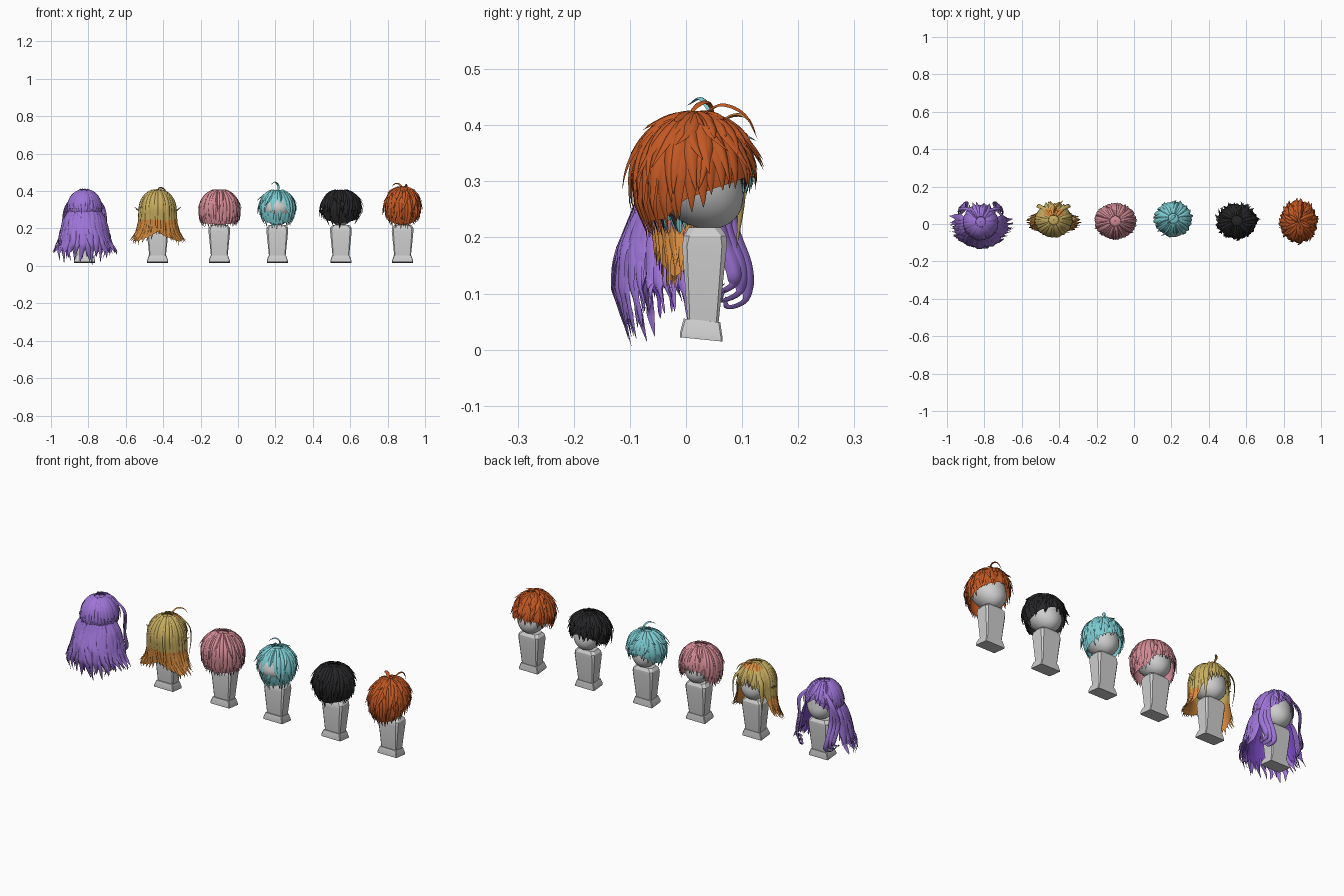
import bpy, math, random
from mathutils import Vector

if "Cube" in bpy.data.objects:
    bpy.data.objects.remove(bpy.data.objects["Cube"])
random.seed(7)


def material(name, r, g, b):
    m = bpy.data.materials.new(name)
    m.diffuse_color = [(c / 255) ** 2.2 for c in (r, g, b)] + [1]
    m.use_nodes = True
    m.node_tree.nodes["Principled BSDF"].inputs["Base Color"].default_value = m.diffuse_color
    return m


GREY = material("stand grey", 205, 205, 205)
PURPLE = material("light purple", 156, 116, 214)
VIOLET = material("deep violet", 122, 76, 196)
GOLD = material("gold", 198, 172, 96)
ORANGE = material("orange", 216, 140, 66)
PINK = material("pink", 210, 138, 148)
TEAL = material("teal", 124, 204, 210)
BLACK = material("black", 42, 42, 44)
RUST = material("rust", 192, 88, 40)


def build(name, verts, faces, mats, rule=None, angle=40):
    me = bpy.data.meshes.new(name)
    me.from_pydata(verts, [], faces)
    for m in mats:
        me.materials.append(m)
    for p in me.polygons:
        p.use_smooth = True
        if rule:
            p.material_index = rule(p.center)
    me.set_sharp_from_angle(angle=math.radians(angle))
    ob = bpy.data.objects.new(name, me)
    bpy.context.collection.objects.link(ob)
    return ob


def interp(table, v):
    if v <= table[0][0]:
        return table[0][1]
    for (a, p), (b, q) in zip(table, table[1:]):
        if v <= b:
            return p + (q - p) * (v - a) / (b - a)
    return table[-1][1]


def add_strand(V, F, pts, w, thick, centre):
    """Tapered lock with a curved six-sided section."""
    n, base = len(pts), len(V)
    for i, p in enumerate(pts):
        t = i / (n - 1)
        T = (pts[min(i + 1, n - 1)] - pts[max(i - 1, 0)]).normalized()
        N = p - centre
        N = (N - T * N.dot(T)).normalized()
        B = T.cross(N)
        s = max(0.02, min(1, 0.45 + 1.6 * t) * min(1, (1 - t) * 2.2) ** 0.8)
        for a, b in ((-1, -.7), (-.5, .6), (0, 1), (.5, .6), (1, -.7), (0, -.3)):
            V.append(p + B * (a * w * s) + N * (b * thick * s))
    for i in range(n - 1):
        for j in range(6):
            k = (j + 1) % 6
            a = base + i * 6
            F.append((a + j, a + k, a + 6 + k, a + 6 + j))
    F.append([base + j for j in range(5, -1, -1)])
    F.append([base + (n - 1) * 6 + j for j in range(6)])


class Wig:
    """Hair flows from the crown over an ellipsoid, then hangs by side and back profiles."""

    def __init__(s, name, x, cy, r, kx, ky, ends, mats, rule=None, cz=.30):
        s.name, s.x, s.cy, s.r, s.kx, s.ky = name, x, cy, r, kx, ky
        s.ends, s.mats, s.rule, s.cz = ends, mats, rule, cz
        s.centre = Vector((x, cy, .28))
        s.V, s.F = [], []

    def length(s, az):
        z = interp(s.ends, abs(math.degrees(math.atan2(math.sin(az), math.cos(az)))))
        rz = s.r[2]
        return rz * math.pi / 2 + s.cz - z if z < s.cz else rz * math.acos(min(1, (z - s.cz) / rz))

    def point(s, az, a, k=1):
        rx, ry, rz = s.r
        q = rz * math.pi / 2
        if a < q:
            fx = fy = math.sin(a / rz)
            z = s.cz + rz * math.cos(a / rz) * k
        else:
            fx, fy, z = interp(s.kx, a - q), interp(s.ky, a - q), s.cz - a + q
        return Vector((s.x + math.sin(az) * rx * fx * k, s.cy - math.cos(az) * ry * fy * k, z))

    def cap(s, mats=None, k=.96, trim=.02):
        V, F, n, m = [], [], 48, 18
        for i in range(n):
            az = 2 * math.pi * i / n
            L = s.length(az) - trim
            V += [s.point(az, .002 + L * j / m, k) for j in range(m + 1)]
        for i in range(n):
            a, b = i * (m + 1), (i + 1) % n * (m + 1)
            F += [(a + j, a + j + 1, b + j + 1, b + j) for j in range(m)]
        build(s.name + "_cap", V, F, mats or s.mats, s.rule)

    def layer(s, n, w, start=.03, frac=1, off=0, lift=0, twist=.1, jit=.06,
              span=(-180, 180), wave=0, segs=20, thick=.004):
        for i in range(n):
            az = math.radians(span[0] + (span[1] - span[0]) * (i + .5 + random.uniform(-.25, .25)) / n)
            L = s.length(az) * frac * (1 + random.uniform(-jit, jit))
            tw, li = random.uniform(-twist, twist), lift * random.uniform(.1, 1)
            o, ph = off + random.uniform(0, .03), random.uniform(0, 6.28)
            pts = []
            for j in range(segs + 1):
                t = j / segs
                a2 = az + tw * t * t + wave * t * math.sin(t * 10 + ph)
                k = 1 + o + li * t ** 3 + wave * .5 * t * math.cos(t * 10 + ph)
                pts.append(s.point(a2, start + (L - start) * t, k))
            add_strand(s.V, s.F, pts, w * random.uniform(.8, 1.2), thick, s.centre)

    def lock(s, ctrl, w, thick=.003):
        """Free lock through offsets from the head centre line."""
        c = [Vector((s.x + a, b, z)) for a, b, z in ctrl]
        c = [2 * c[0] - c[1]] + c + [2 * c[-1] - c[-2]]
        pts = []
        for i in range(1, len(c) - 2):
            for j in range(6):
                t = j / 6
                p0, p1, p2, p3 = c[i - 1:i + 3]
                pts.append(.5 * (2 * p1 + (p2 - p0) * t + (2 * p0 - 5 * p1 + 4 * p2 - p3) * t * t
                                 + (3 * p1 - p0 - 3 * p2 + p3) * t ** 3))
        pts.append(c[-2])
        add_strand(s.V, s.F, pts, w, thick, s.centre)

    def finish(s):
        build(s.name + "_strands", s.V, s.F, s.mats, s.rule)


# Mannequin head and stand under each wig
def loft(name, x, rings, tilt=0):
    V, F = [], []
    for z, hx, y0, y1, c in rings:
        for px, py in ((-hx + c, y0), (hx - c, y0), (hx, y0 + c), (hx, y1 - c),
                       (hx - c, y1), (-hx + c, y1), (-hx, y1 - c), (-hx, y0 + c)):
            V.append((x + px, py, z - tilt * (py - .03)))
    for i in range(len(rings) - 1):
        for j in range(8):
            k = (j + 1) % 8
            F.append((i * 8 + j, i * 8 + k, i * 8 + 8 + k, i * 8 + 8 + j))
    F += [list(range(7, -1, -1)), [len(V) - 8 + j for j in range(8)]]
    build(name, V, F, [GREY], angle=25)


def mannequin(x):
    loft("stand_base", x, [(.018, .056, -.011, .065, .003), (.026, .056, -.011, .065, .003),
                           (.052, .047, -.004, .061, .003)], .1)
    loft("stand_column", x, [(.048, .044, .003, .058, .004), (.185, .058, -.007, .073, .009),
                             (.203, .057, -.004, .072, .01), (.218, .046, .005, .062, .012)])
    V, F, n, m = [], [], 32, 20
    for i in range(m + 1):
        ph = math.pi * (.002 + .996 * i / m)
        for j in range(n):
            a = 2 * math.pi * j / n
            c, sn = math.cos(ph), math.sin(ph)
            low = max(0, -c)
            V.append((x + .082 * sn * math.cos(a) * (1 - .1 * low),
                      .014 + .084 * sn * math.sin(a) + .028 * low, .302 + .087 * c))
    for i in range(m):
        for j in range(n):
            k = (j + 1) % n
            F.append((i * n + j, i * n + n + j, i * n + n + k, i * n + k))
    build("mannequin_head", V, F, [GREY], angle=60)


for hx in (-.82, -.43, -.10, .21, .55, .88):
    mannequin(hx)

# Long wavy purple wig: smooth half-up cap, long back, curled front locks
flat = [(0, 1), (.1, .95)]
w = Wig("purple_top", -.82, .012, (.091, .096, .108), flat, flat,
        [(0, .285), (80, .27), (120, .27), (150, .30), (180, .335)], [PURPLE])
w.cap(trim=.005)
w.layer(34, .016, twist=.03, jit=.03)
w.layer(9, .010, span=(125, 235), off=.05, frac=.95, lift=.12, twist=.25)
for sx in (-1, 1):
    for d in (0, .012, .024):
        w.lock([(sx * .03, .07, .39), (sx * (.088 + d / 2), .085, .32), (sx * (.092 + d), .085 - d, .22),
                (sx * (.088 + d), .11 - d, .14), (sx * (.075 + d), .108 - d, .09 + d),
                (sx * (.085 + d), .075 - d, .075 + d), (sx * (.1 + d), .07, .095 + d)], .014, .005)
w.finish()
w = Wig("purple_back", -.82, .005, (.09, .088, .1),
        [(0, .9), (.05, 1.2), (.13, 1.42), (.19, 1.6), (.23, 1.9), (.3, 1.75)],
        [(0, .9), (.05, 1.08), (.12, 1.38), (.19, 1.5), (.3, 1.15)],
        [(0, .02), (45, .03), (90, .075), (115, .07), (180, .07)], [PURPLE])
w.layer(24, .021, start=.145, span=(-108, 108), wave=.03, segs=26, thick=.005)
w.layer(18, .016, start=.14, span=(-100, 100), wave=.07, off=.02, frac=.93, segs=26)
w.finish()
w.V, w.F, w.name, w.mats = [], [], "purple_under", [VIOLET]
w.layer(20, .022, start=.13, span=(-100, 100), off=-.1, frac=.93, segs=24)
w.finish()


# Two-tone flipped wig: gold above, orange below and at the fringe roots
def two_tone(c):
    return 1 if (c.z < .245 and c.y < .06) or (c.z > .385 and c.y > .045) else 0


w = Wig("gold", -.43, .022, (.093, .088, .105),
        [(0, 1), (.07, 1.06), (.12, 1.22), (.15, 1.45), (.17, 1.65)],
        [(0, 1), (.07, .92), (.15, .85), (.2, .85)],
        [(0, .165), (25, .135), (55, .11), (85, .14), (110, .15), (122, .25), (150, .29), (180, .31)],
        [GOLD, ORANGE], two_tone)
w.cap()
w.layer(40, .017, twist=.04, jit=.03, segs=30)
w.layer(22, .013, twist=.06, off=.03, frac=.94, span=(-110, 110), segs=30)
w.layer(9, .011, span=(135, 225), off=.06, lift=.1, twist=.2)
for sx in (-1, 1):
    w.lock([(sx * .07, .03, .285), (sx * .1, .03, .295), (sx * .128, .028, .318)], .012)
    w.lock([(sx * .02, .07, .40), (sx * .075, .095, .34), (sx * .085, .1, .27), (sx * .078, .09, .18)], .012)
w.lock([(0, .05, .4), (.01, .085, .418), (.035, .11, .412), (.05, .125, .385)], .006)
w.finish()

# Pink bob
w = Wig("pink", -.10, .016, (.103, .092, .106), [(0, 1), (.05, .98), (.1, .84)], [(0, 1), (.05, .98), (.1, .85)],
        [(0, .205), (90, .21), (125, .225), (145, .275), (180, .285)], [PINK])
w.cap()
w.layer(40, .016, twist=.06, jit=.03)
w.layer(30, .013, off=.03, frac=.9, lift=.06, twist=.12)
w.layer(14, .006, off=.04, frac=.65, lift=.16, twist=.4)
w.finish()

# Teal short wig with a curled top lock
w = Wig("teal", .21, .03, (.092, .088, .103), [(0, 1), (.04, .94), (.1, .7)], [(0, 1), (.04, .93), (.1, .72)],
        [(0, .205), (60, .22), (100, .235), (130, .26), (180, .29)], [TEAL])
w.cap()
w.layer(32, .018, twist=.12)
w.layer(24, .014, off=.04, frac=.8, lift=.18, twist=.3, jit=.12)
w.layer(12, .009, off=.06, frac=.6, lift=.25, twist=.4)
w.lock([(.005, .045, .40), (.006, .042, .43), (-.012, .025, .448), (-.035, .002, .435)], .008)
w.finish()

# Black tousled wig
w = Wig("black", .55, .018, (.1, .09, .103), [(0, 1), (.04, .94), (.09, .68)], [(0, 1), (.04, .94), (.09, .75)],
        [(0, .21), (60, .225), (100, .24), (130, .27), (180, .30)], [BLACK])
w.cap()
w.layer(36, .015, twist=.25, jit=.08)
w.layer(32, .012, off=.04, frac=.82, lift=.2, twist=.4, jit=.14)
w.layer(26, .010, off=.06, frac=.6, lift=.22, twist=.5, jit=.2)
w.finish()

# Rust layered wig with raised tufts
w = Wig("rust", .88, .016, (.094, .108, .113), [(0, 1), (.04, .96), (.09, .76)], [(0, 1), (.04, .98), (.09, .8)],
        [(0, .205), (55, .215), (80, .25), (110, .27), (140, .285), (180, .30)], [RUST])
w.cap()
w.layer(36, .016, twist=.1)
w.layer(32, .013, off=.04, frac=.85, lift=.12, twist=.25, jit=.1)
w.layer(26, .011, off=.07, frac=.6, lift=.14, twist=.5, jit=.2)
w.layer(16, .010, off=.08, frac=.4, lift=.12, twist=.8, jit=.3, start=.01)
w.lock([(.01, .03, .42), (.02, .065, .436), (.02, .105, .418), (.015, .128, .375)], .005)
w.lock([(0, .0, .41), (-.015, .02, .436), (-.04, .04, .44), (-.06, .05, .42)], .009)
w.finish()
